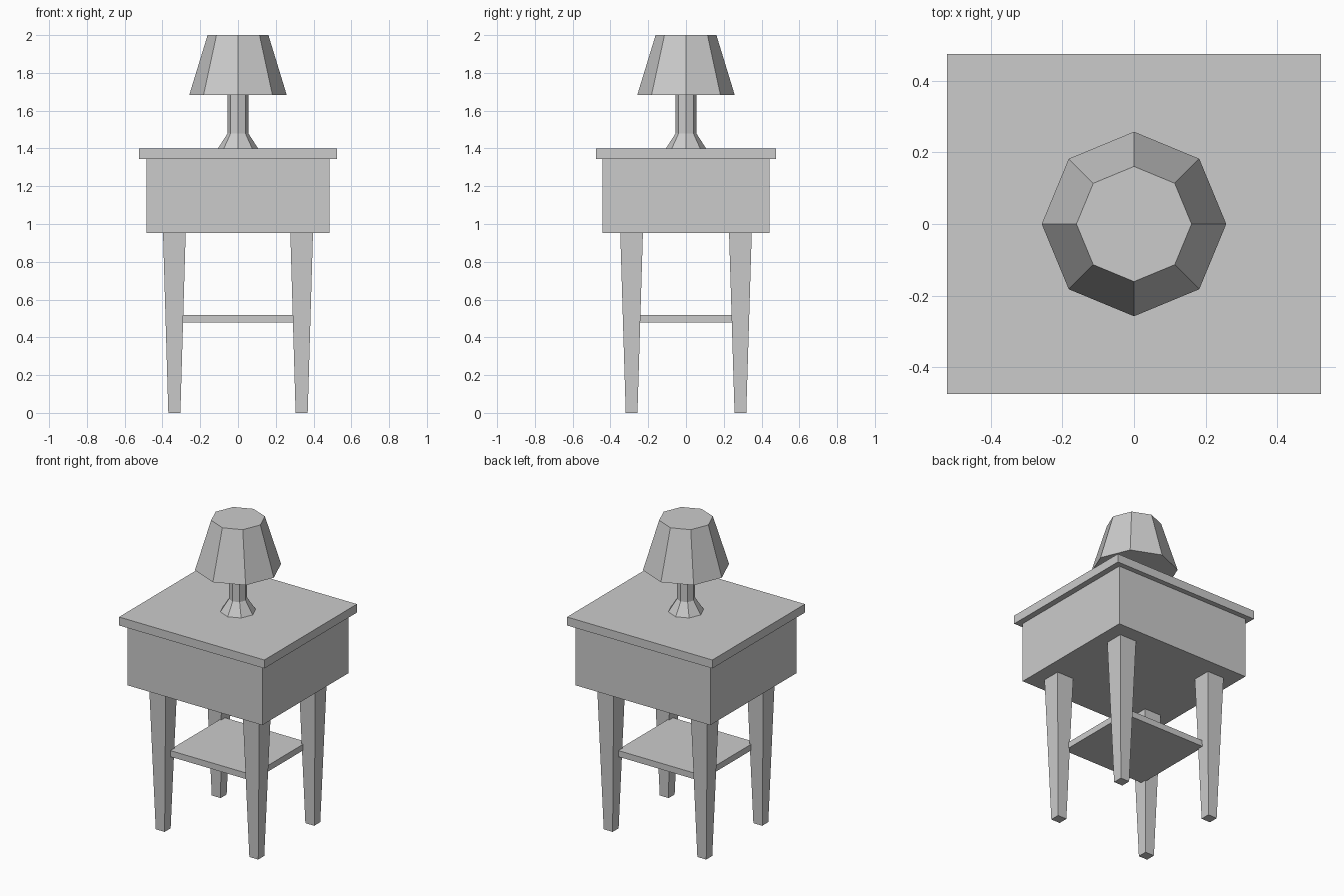
import bpy
import bmesh
from math import cos, sin, tau

if "Cube" in bpy.data.objects:
    bpy.data.objects.remove(bpy.data.objects["Cube"])


def loft(name, rings):
    """Skin a stack of equal-sized point rings and cap both ends."""
    bm = bmesh.new()
    loops = [[bm.verts.new(p) for p in ring] for ring in rings]
    n = len(loops[0])
    for low, high in zip(loops, loops[1:]):
        for i in range(n):
            j = (i + 1) % n
            bm.faces.new((low[i], low[j], high[j], high[i]))
    bm.faces.new(loops[0][::-1])
    bm.faces.new(loops[-1])
    bmesh.ops.recalc_face_normals(bm, faces=bm.faces)
    mesh = bpy.data.meshes.new(name)
    bm.to_mesh(mesh)
    bm.free()
    obj = bpy.data.objects.new(name, mesh)
    bpy.context.collection.objects.link(obj)
    return obj


def rect(hx, hy, z, cx=0, cy=0):
    return [(cx + sx * hx, cy + sy * hy, z)
            for sx, sy in ((-1, -1), (1, -1), (1, 1), (-1, 1))]


def octagon(r, z):
    return [(r * cos(tau * i / 8), r * sin(tau * i / 8), z) for i in range(8)]


def slab(name, hx, hy, z0, z1):
    return loft(name, [rect(hx, hy, z0), rect(hx, hy, z1)])


# Table body
slab("table_top", 0.523, 0.476, 1.345, 1.40)
slab("drawer_box", 0.485, 0.443, 0.953, 1.345)
slab("lower_shelf", 0.30, 0.28, 0.478, 0.518)

# Four tapered legs
for side, sx in (("left", -1), ("right", 1)):
    for end, sy in (("front", -1), ("back", 1)):
        cx, cy = sx * 0.337, sy * 0.288
        loft(f"{end}_{side}_leg", [rect(0.032, 0.031, 0, cx, cy),
                                   rect(0.06, 0.06, 0.953, cx, cy)])

# Eight-sided lamp
loft("lamp_stand", [octagon(0.106, 1.40), octagon(0.055, 1.48), octagon(0.055, 1.683)])
loft("lamp_shade", [octagon(0.258, 1.683), octagon(0.161, 2.0)])
